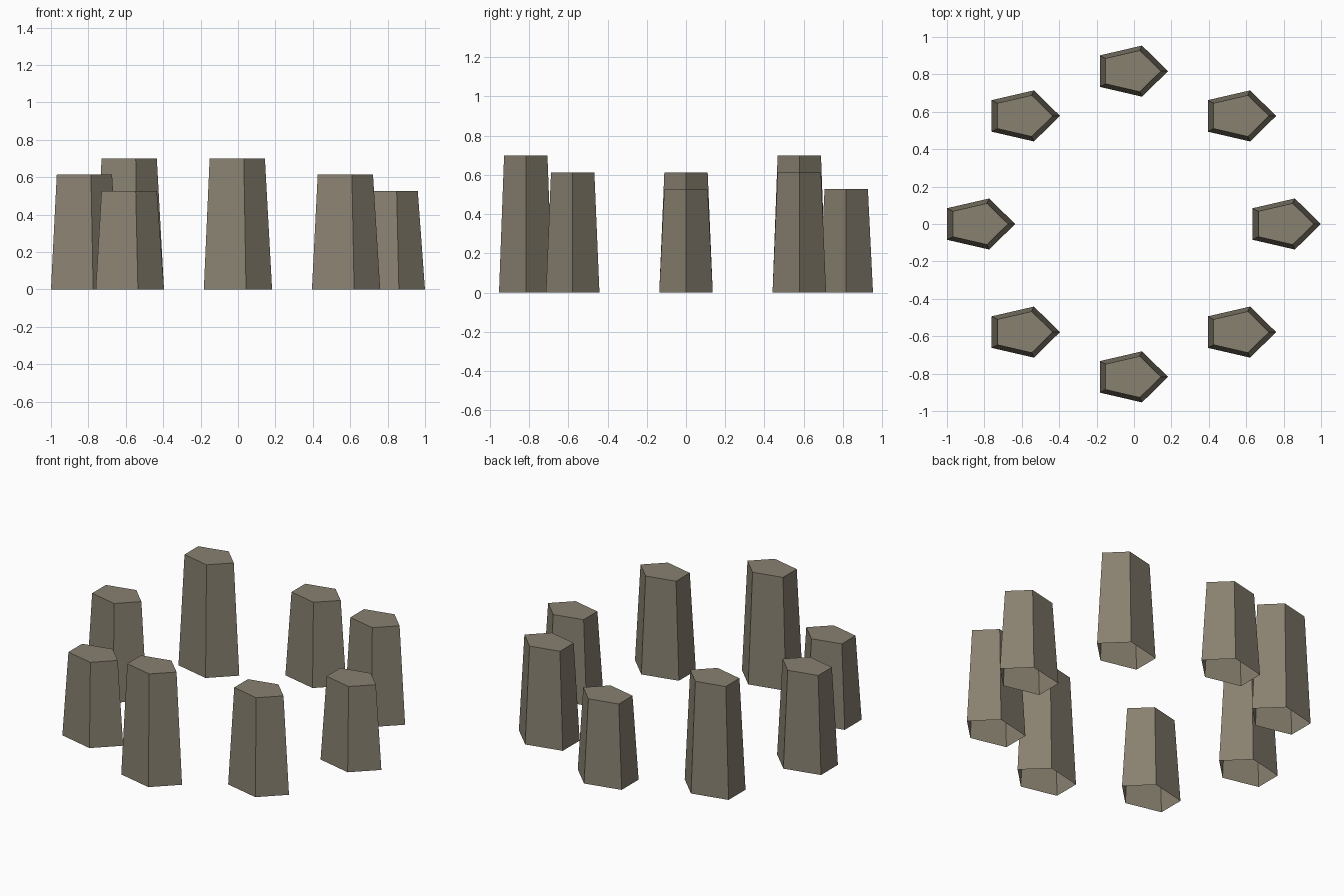
import bpy, bmesh, math
from mathutils import Matrix

if "Cube" in bpy.data.objects:
    bpy.data.objects.remove(bpy.data.objects["Cube"])

stone_mat = bpy.data.materials.new("weathered stone")
stone_mat.diffuse_color = (0.25, 0.22, 0.165, 1)
stone_mat.use_nodes = True
stone_mat.node_tree.nodes["Principled BSDF"].inputs["Base Color"].default_value = stone_mat.diffuse_color

RING, OFFSET = 0.8173, -0.0195      # ring radius, x shift of the ring
RX, RY, TAPER = 0.2017, 0.1435, 0.81  # pentagon radii, top scale
TALL, MID, LOW = 0.70, 0.613, 0.527
heights = [LOW, MID, LOW, TALL, MID, LOW, TALL, MID]  # counter-clockwise from +x


def standing_stone(name, x, y, h):
    """Tapered five-sided pillar, open underneath."""
    bm = bmesh.new()
    rings = []
    for z, s in ((0, 1), (h, TAPER)):
        rings.append([bm.verts.new((RX * s * math.cos(a), RY * s * math.sin(a), z))
                      for a in (math.tau * k / 5 for k in range(5))])
    low, top = rings
    for k in range(5):
        n = (k + 1) % 5
        bm.faces.new((low[k], low[n], top[n], top[k]))
    bm.faces.new(top)
    me = bpy.data.meshes.new(name)
    bm.to_mesh(me)
    bm.free()
    me.materials.append(stone_mat)
    ob = bpy.data.objects.new(name, me)
    ob.location = (x, y, 0)
    bpy.context.collection.objects.link(ob)


# Ring of eight stones
for i, h in enumerate(heights):
    a = math.tau * i / 8
    standing_stone(f"standing_stone_{i + 1}", OFFSET + RING * math.cos(a),
                   RING * math.sin(a), h)
